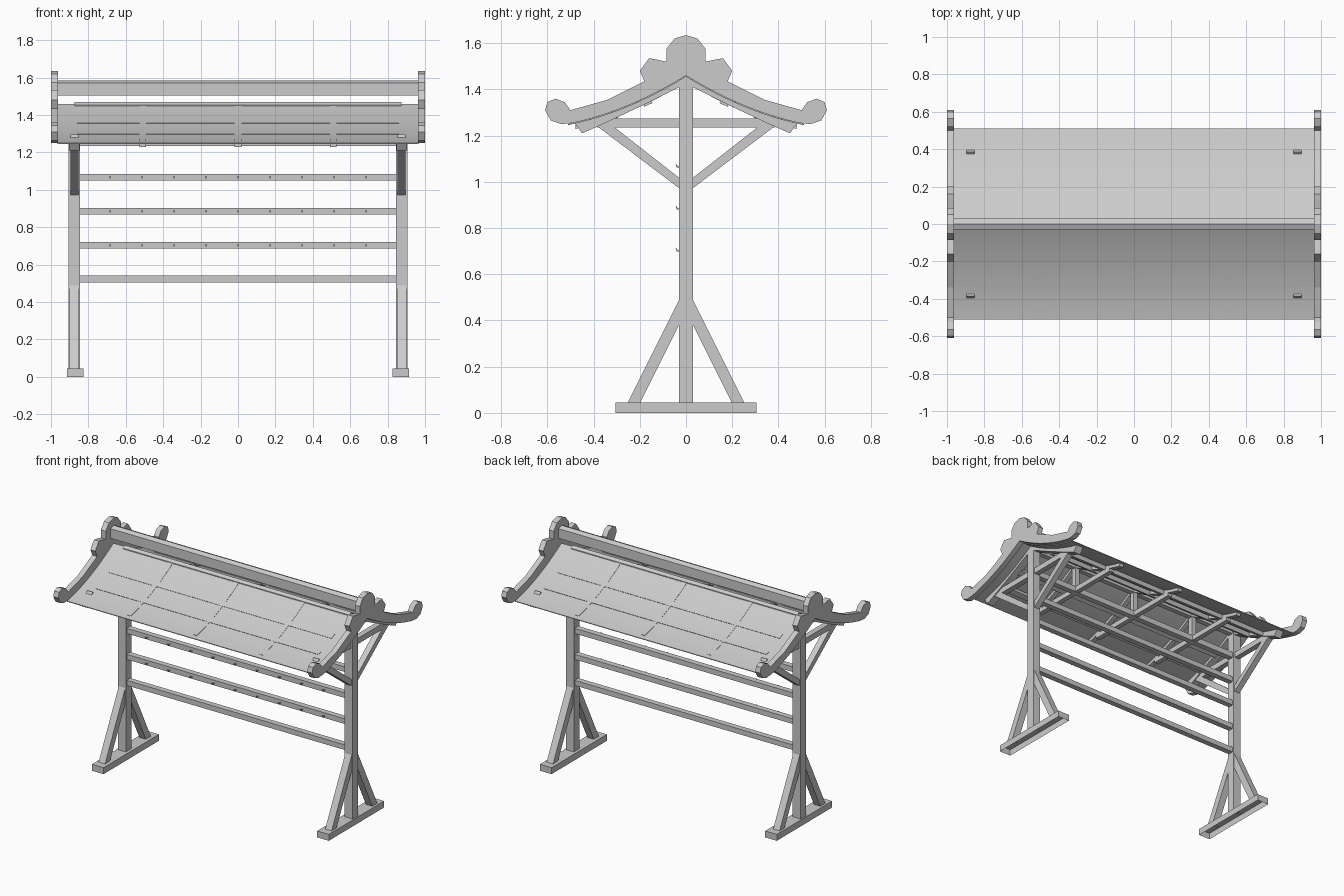
import bpy
import bmesh
from math import radians
from mathutils import Vector

default_cube = bpy.data.objects.get("Cube")
if default_cube:
    bpy.data.objects.remove(default_cube, do_unlink=True)

# One plain colour for the whole rack
grey = bpy.data.materials.new("plain grey")
grey.use_nodes = True
grey.diffuse_color = (0.6, 0.6, 0.6, 1)
shader = next(n for n in grey.node_tree.nodes if n.type == "BSDF_PRINCIPLED")
shader.inputs["Base Color"].default_value = grey.diffuse_color
shader.inputs["Roughness"].default_value = 0.8


def finish(name, bm):
    """Turn a bmesh into a named, coloured object."""
    bmesh.ops.recalc_face_normals(bm, faces=bm.faces)
    mesh = bpy.data.meshes.new(name)
    bm.to_mesh(mesh)
    bm.free()
    mesh.materials.append(grey)
    obj = bpy.data.objects.new(name, mesh)
    bpy.context.collection.objects.link(obj)
    return obj


def extrude_profile(name, outline, x_min, x_max):
    """Extrude a closed (y, z) outline along x."""
    bm = bmesh.new()
    face = bm.faces.new([bm.verts.new((x_min, y, z)) for y, z in outline])
    result = bmesh.ops.extrude_face_region(bm, geom=[face], use_keep_orig=True)
    moved = [v for v in result["geom"] if isinstance(v, bmesh.types.BMVert)]
    bmesh.ops.translate(bm, verts=moved, vec=(x_max - x_min, 0, 0))
    return finish(name, bm)


def box(name, x, y, z):
    """Box from three (low, high) ranges."""
    outline = [(y[0], z[0]), (y[1], z[0]), (y[1], z[1]), (y[0], z[1])]
    return extrude_profile(name, outline, x[0], x[1])


def around(centre, width):
    return (centre - width / 2, centre + width / 2)


def roof_height(y):
    return 1.46 - 0.62 * abs(y) + 0.41 * y * y


def roof_curve(start, end, steps, lift=0.0):
    ys = [start + (end - start) * i / steps for i in range(steps + 1)]
    return [(y, roof_height(y) + lift) for y in ys]


def flip(points):
    return [(-y, z) for y, z in points]


def symmetric(half):
    """Complete an outline that runs from the centre line and back to it."""
    return half + flip(half[-2:0:-1])


post_x = 0.875
truss_spots = (-0.51, 0, 0.51)

for side, label in ((-1, "right"), (1, "left")):
    x = side * post_x

    # Foot: hollow beam, open underneath
    foot = box(label + "_foot", around(side * 0.87, 0.09), (-0.305, 0.305), (0, 0.045))
    bm = bmesh.new()
    bm.from_mesh(foot.data)
    under = [f for f in bm.faces if f.normal.z < -0.9]
    bmesh.ops.delete(bm, geom=under, context="FACES_ONLY")
    bm.to_mesh(foot.data)
    bm.free()

    # Upright post and cross tie
    box(label + "_post", around(x, 0.06), (-0.03, 0.03), (0.04, 1.43))
    box(label + "_cross_tie", around(x, 0.04), (-0.385, 0.385), (1.235, 1.275))

    # Slanted braces at the bottom and top of the post
    leg = [(0.255, 0.04), (0.2, 0.04), (0.02, 0.40), (0.02, 0.51)]
    arm = [(0.02, 0.965), (0.41, 1.26), (0.385, 1.295), (0.02, 1.01)]
    for place, turn in (("back", list), ("front", flip)):
        extrude_profile(f"{label}_{place}_leg_brace", turn(leg), *around(x, 0.05))
        extrude_profile(f"{label}_{place}_roof_brace", turn(arm), *around(x, 0.042))

    # Deep curved rafter over the post
    rafter = roof_curve(0, 0.48, 8, -0.004)
    rafter += [(0.45, 1.21), (0.37, 1.245), (0.2, 1.325), (0.1, 1.375), (0, 1.425)]
    extrude_profile(label + "_end_rafter", symmetric(rafter), *around(x, 0.055))

    # Ornamental gable board with curled tips and a lobed crown
    crown = [(0, 1.635), (0.05, 1.62), (0.085, 1.575), (0.085, 1.52),
             (0.13, 1.53), (0.16, 1.535), (0.2, 1.48), (0.18, 1.435)]
    slope = [(0.26, 1.395), (0.34, 1.355), (0.5, 1.31)]
    curl = [(0.525, 1.345), (0.565, 1.36), (0.6, 1.345),
            (0.61, 1.31), (0.585, 1.265), (0.54, 1.25)]
    board = crown + slope + curl + roof_curve(0.49, 0, 10)
    ends = sorted((side * 0.962, side * 1.0))
    extrude_profile(label + "_gable_board", symmetric(board), *ends)

# Curved roof sheet
sheet = roof_curve(-0.51, 0, 12) + roof_curve(0, 0.51, 12)[1:]
lower = [(y, z - 0.005) for y, z in reversed(sheet)]
roof = extrude_profile("roof_sheet", sheet + lower, -0.965, 0.965)
bpy.context.view_layer.objects.active = roof
roof.select_set(True)
bpy.ops.object.shade_smooth_by_angle(angle=radians(30))
roof.select_set(False)

# Ridge cap floating between the gable boards
cap = [(0, 1.585), (0.03, 1.572), (0.03, 1.505), (-0.03, 1.505), (-0.03, 1.572)]
extrude_profile("ridge_cap", cap, -0.965, 0.965)

# Purlins following the roof slope
for y in (-0.322, -0.178, 0.178, 0.322):
    along = Vector((0.0175, roof_height(y + 0.0175) - roof_height(y)))
    inward = Vector((along.y, -along.x)).normalized() * 0.036
    top = Vector((y, roof_height(y) + 0.003))
    outline = [top - along, top + along, top + along + inward, top - along + inward]
    extrude_profile("purlin", [tuple(p) for p in outline], -0.86, 0.86)
ridge = [(0, 1.47), (0.018, 1.455), (0.018, 1.42), (-0.018, 1.42), (-0.018, 1.455)]
extrude_profile("ridge_purlin", ridge, -post_x, post_x)

# Long beam joining the posts beneath the roof
box("tie_beam", (-0.85, 0.85), (-0.02, 0.02), (1.235, 1.275))

# Light trusses between the posts
for x in truss_spots:
    strip = roof_curve(0, 0.478, 8, 0.002) + roof_curve(0.478, 0, 8, -0.028)
    extrude_profile("middle_rafter", symmetric(strip), *around(x, 0.035))
    box("middle_cross_tie", around(x, 0.035), (-0.375, 0.375), (1.237, 1.273))
    box("king_post", around(x, 0.035), (-0.018, 0.018), (1.27, 1.435))

# Rails, the upper three carrying a row of small hooks
for level in range(4):
    z = 0.523 + 0.1815 * level
    box("rail", (-0.85, 0.85), (-0.02, 0.02), around(z, 0.036))
    if level:
        hook = [(-0.015, z - 0.006), (-0.04, z - 0.006), (-0.045, z + 0.007),
                (-0.04, z + 0.007), (-0.036, z), (-0.015, z)]
        for i in range(-4, 5):
            extrude_profile("hook", hook, *around(i * 0.171, 0.006))
